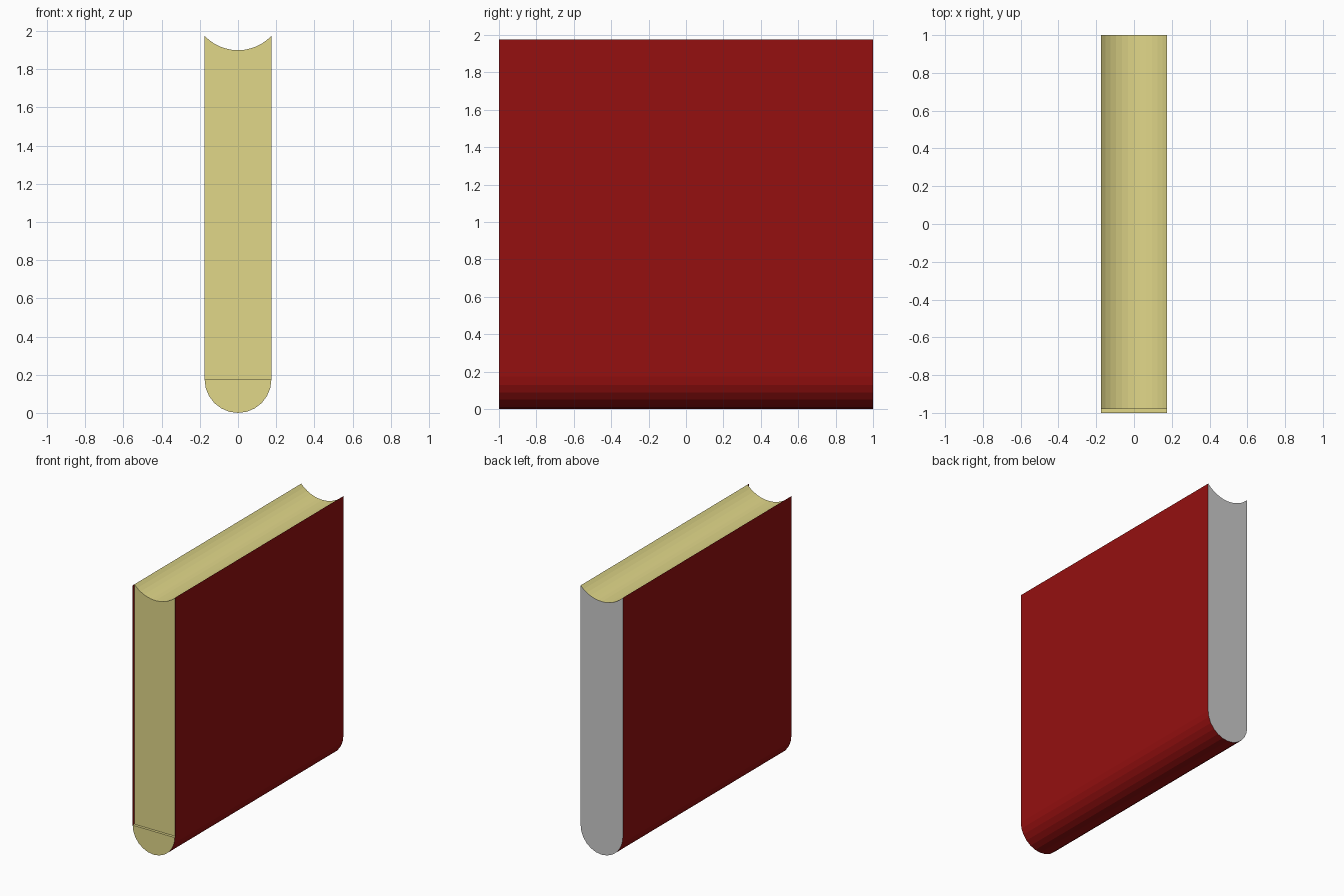
import bpy, bmesh
from math import sin, cos, pi, asin

if "Cube" in bpy.data.objects:
    bpy.data.objects.remove(bpy.data.objects["Cube"])

W, Z_SPINE, Z_TOP, DIP = 0.175, 0.175, 1.975, 0.075
Y_FRONT, Y_PAGE, Y_BACK = -1.0, -0.98, 1.0
N = 12


def material(name, color):
    m = bpy.data.materials.new(name)
    m.diffuse_color = (*color, 1)
    m.use_nodes = True
    m.node_tree.nodes["Principled BSDF"].inputs["Base Color"].default_value = m.diffuse_color
    return m


def build(name, strips, caps, mat=None):
    """strips: (profile, y0, y1) swept along y; caps: (profile, y) flat faces."""
    bm = bmesh.new()
    for prof, y0, y1 in strips:
        a = [bm.verts.new((x, y0, z)) for x, z in prof]
        b = [bm.verts.new((x, y1, z)) for x, z in prof]
        for i in range(len(prof) - 1):
            bm.faces.new((a[i], a[i + 1], b[i + 1], b[i]))
    for prof, y in caps:
        bm.faces.new([bm.verts.new((x, y, z)) for x, z in prof])
    bmesh.ops.remove_doubles(bm, verts=bm.verts, dist=1e-5)
    me = bpy.data.meshes.new(name)
    bm.to_mesh(me)
    bm.free()
    ob = bpy.data.objects.new(name, me)
    bpy.context.collection.objects.link(ob)
    if mat:
        me.materials.append(mat)
    return ob


red = material("cover_red", (0.30, 0.005, 0.005))
cream = material("page_cream", (0.75, 0.68, 0.25))

# Rounded spine, running from +x round the bottom to -x
spine = [(W * cos(pi * i / N), Z_SPINE - W * sin(pi * i / N)) for i in range(N + 1)]

# Hollow fore edge, running from -x to +x
R = (W * W + DIP * DIP) / (2 * DIP)
half = asin(W / R)
hollow = [(R * sin(t), Z_TOP - DIP + R - R * cos(t))
          for t in (half * (2 * i / N - 1) for i in range(N + 1))]

# Thin cover wrapped round the spine
build("cover", [([(W, Z_TOP)] + spine + [(-W, Z_TOP)], Y_FRONT, Y_BACK)], [], red)

# Page block, set back slightly from the cover at the front
page_face = [(-W, Z_SPINE), (W, Z_SPINE)] + hollow[::-1]
build("pages", [(hollow, Y_PAGE, Y_BACK)], [(page_face, Y_PAGE)], cream)

# Spine filler with a small ledge below the pages
build("spine_filler", [([(-W, Z_SPINE), (W, Z_SPINE)], Y_FRONT, Y_PAGE)],
      [(spine[::-1], Y_FRONT)], cream)

# Plain flat end at the back
build("back_end", [], [(spine + hollow, Y_BACK)])
